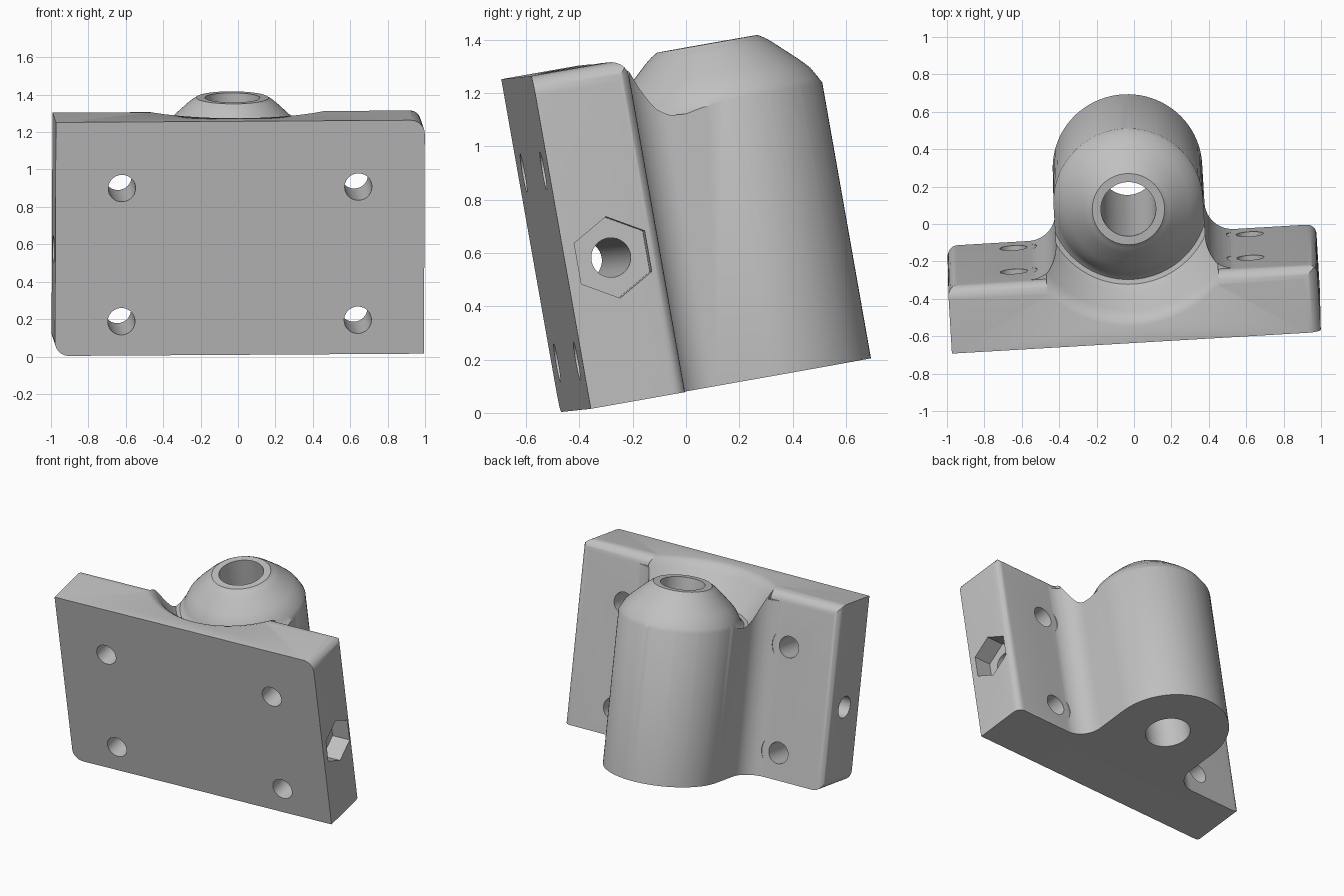
import bpy, bmesh, math
from mathutils import Vector, Matrix

if "Cube" in bpy.data.objects:
    bpy.data.objects.remove(bpy.data.objects["Cube"])

# Main sizes, in the part's own frame: x width, y depth (0 on the boss axis), z height
HALF_W, FRONT, BACK, HEIGHT = 0.988, -0.727, -0.365, 1.268
BOSS_R, BORE_R, FILLET = 0.40, 0.147, 0.15
MID_Y, MID_Z = (FRONT + BACK) / 2, 0.545

grey = bpy.data.materials.new("light grey")
grey.diffuse_color = (0.53, 0.53, 0.53, 1)
grey.use_nodes = True
grey.node_tree.nodes["Principled BSDF"].inputs["Base Color"].default_value = grey.diffuse_color


def arc(cx, cy, r, a0, a1, n=10):
    steps = [math.radians(a0 + (a1 - a0) * i / n) for i in range(n + 1)]
    return [(cx + r * math.cos(t), cy + r * math.sin(t)) for t in steps]


def circle(cx, cy, r, n=48, start=0):
    return arc(cx, cy, r, start, start + 360, n)[:-1]


def finish(name, bm):
    bmesh.ops.recalc_face_normals(bm, faces=bm.faces)
    mesh = bpy.data.meshes.new(name)
    bm.to_mesh(mesh)
    bm.free()
    mesh.materials.append(grey)
    obj = bpy.data.objects.new(name, mesh)
    bpy.context.collection.objects.link(obj)
    return obj


def prism(name, pts, axis, lo, hi):
    """Extrude a 2D outline along the x, y or z axis."""
    place = {"x": lambda p, t: (t, p[0], p[1]),
             "y": lambda p, t: (p[0], t, p[1]),
             "z": lambda p, t: (p[0], p[1], t)}[axis]
    bm = bmesh.new()
    a = [bm.verts.new(place(p, lo)) for p in pts]
    b = [bm.verts.new(place(p, hi)) for p in pts]
    bm.faces.new(a)
    bm.faces.new(b)
    for i in range(len(pts)):
        j = (i + 1) % len(pts)
        bm.faces.new((a[i], a[j], b[j], b[i]))
    return finish(name, bm)


def lathe(name, pts, n=96):
    """Revolve a closed (radius, z) outline around the z axis."""
    bm = bmesh.new()
    rings = []
    for k in range(n):
        t = math.tau * k / n
        rings.append([bm.verts.new((r * math.cos(t), r * math.sin(t), z)) for r, z in pts])
    for k in range(n):
        a, b = rings[k], rings[(k + 1) % n]
        for i in range(len(pts)):
            j = (i + 1) % len(pts)
            bm.faces.new((a[i], a[j], b[j], b[i]))
    return finish(name, bm)


def cut(body, cutter):
    mod = body.modifiers.new("cut", "BOOLEAN")
    mod.operation, mod.solver, mod.object = "DIFFERENCE", "EXACT", cutter
    bpy.context.view_layer.objects.active = body
    bpy.ops.object.modifier_apply(modifier=mod.name)
    bpy.data.objects.remove(cutter, do_unlink=True)


def corner(x, z, r, sx, sz):
    """Outline of the waste outside a rounded corner at (x, z)."""
    cx, cz = x - sx * r, z - sz * r
    pts = [(cx + sx * p, cz + sz * q) for p, q in arc(0, 0, r, 0, 90)]
    return pts + [(cx, z + sz * 0.1), (x + sx * 0.1, z + sz * 0.1), (x + sx * 0.1, cz)]


# Plate, neck fillets and boss as one extruded outline
right = (arc(HALF_W - 0.05, BACK - 0.05, 0.05, 0, 90, 6)
         + arc(BOSS_R + FILLET, BACK + FILLET, FILLET, 270, 180, 12))
left = [(-x, y) for x, y in reversed(right)]
outline = ([(-HALF_W, FRONT), (HALF_W, FRONT)] + right
           + arc(0, 0, BOSS_R, 0, 180, 40)[1:-1]
           + [(-BOSS_R, 0)] + left)
outline.insert(2 + len(right), (BOSS_R, 0))
block = prism("bearing_block", outline, "z", 0, HEIGHT)

# Rounded top back edge on both sides of the boss
for lo, hi in ((-1.2, -0.46), (0.46, 1.2)):
    cut(block, prism("edge_cutter", corner(BACK, HEIGHT, 0.07, 1, 1), "x", lo, hi))

# Two rounded corners of the plate, diagonally opposite
cut(block, prism("corner_cutter", corner(HALF_W, HEIGHT, 0.075, 1, 1), "y", -0.9, -0.1))
cut(block, prism("corner_cutter", corner(-HALF_W, 0, 0.075, -1, -1), "y", -0.9, -0.1))

# Groove that forms the sloped boss top and the scoop in the plate
groove = [(0.185, -0.01), (0.195, 0.002), (0.215, 0.014), (0.24, 0.034), (0.33, 0.118),
          (0.365, 0.155), (0.388, 0.195), (0.405, 0.228), (0.425, 0.243), (0.45, 0.238),
          (0.48, 0.205), (0.56, 0.062), (0.58, 0.034), (0.605, 0.012), (0.645, -0.005),
          (0.645, -0.2), (0.185, -0.2)]
cut(block, lathe("groove_cutter", [(r, HEIGHT - d) for r, d in groove]))

# Main bore through the boss
cut(block, prism("bore_cutter", circle(0, 0, BORE_R, 64), "z", -0.2, 1.6))

# Four mounting holes with spot faces behind the plate
for x in (-0.633, 0.633):
    for z in (0.185, 0.908):
        cut(block, prism("hole_cutter", circle(x, z, 0.073, 40), "y", -0.9, 0.0))
        cut(block, prism("spot_cutter", circle(x, z, 0.125, 40), "y", BACK + 0.001, 0.0))

# Cross hole through the plate with a six-sided nut pocket at one end
cut(block, prism("cross_cutter", circle(MID_Y, MID_Z, 0.074, 40), "x", -1.2, 1.2))
cut(block, prism("nut_cutter", circle(MID_Y, MID_Z, 0.155, 6, 90), "x", HALF_W - 0.13, 1.2))

# Smooth curved surfaces, keep sharp edges
bpy.ops.object.select_all(action="DESELECT")
block.select_set(True)
bpy.context.view_layer.objects.active = block
bpy.ops.object.shade_smooth_by_angle(angle=math.radians(28))

# Lean the finished block into its pose
up = Vector((0.004, -0.174, 0.985)).normalized()
side = Vector((0.9983, 0.0585, 0.006))
side = (side - up * side.dot(up)).normalized()
deep = up.cross(side)
pose = Matrix((side, deep, up)).transposed().to_4x4()
pose.translation = (-0.035, 0.30, 0.1355)
block.data.transform(pose)
